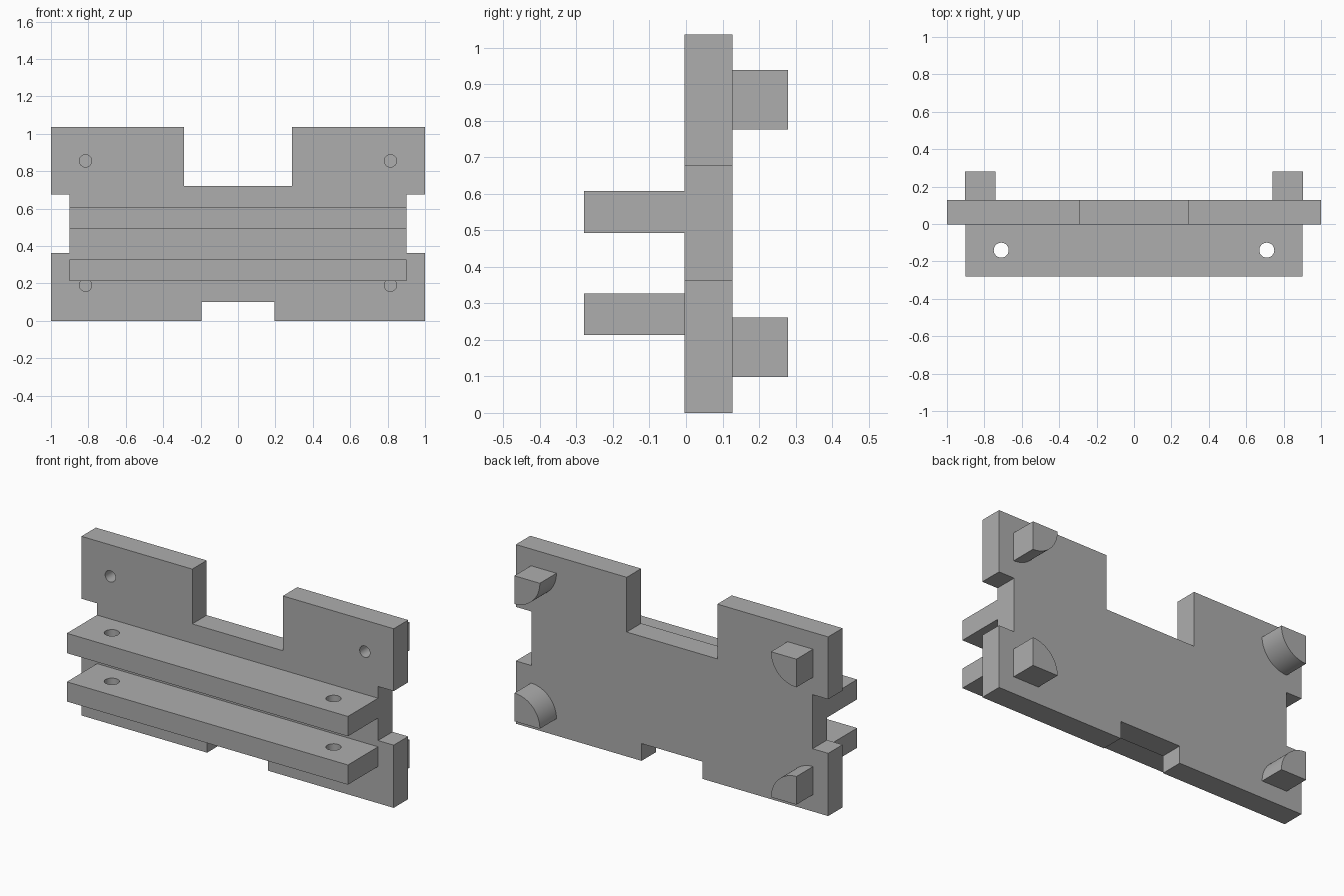
import bpy, bmesh, math
from mathutils import Vector

if "Cube" in bpy.data.objects:
    bpy.data.objects.remove(bpy.data.objects["Cube"])

grey = bpy.data.materials.new("plain grey")
grey.use_nodes = True
grey.diffuse_color = (0.42, 0.42, 0.42, 1)
grey.node_tree.nodes["Principled BSDF"].inputs["Base Color"].default_value = grey.diffuse_color

BACK, FACE, REAR = 0.28, -0.004, 0.128   # peg ends, plate front, plate back


def extrude(name, outline, start, depth):
    """Solid from a closed outline of 3D-placed points pushed along a vector."""
    bm = bmesh.new()
    base = bm.faces.new([bm.verts.new(Vector(p) + Vector(start)) for p in outline])
    new = bmesh.ops.extrude_face_region(bm, geom=[base], use_keep_orig=True)
    moved = [g for g in new["geom"] if isinstance(g, bmesh.types.BMVert)]
    bmesh.ops.translate(bm, verts=moved, vec=depth)
    bmesh.ops.recalc_face_normals(bm, faces=bm.faces)
    mesh = bpy.data.meshes.new(name)
    bm.to_mesh(mesh)
    bm.free()
    mesh.materials.append(grey)
    obj = bpy.data.objects.new(name, mesh)
    bpy.context.collection.objects.link(obj)
    return obj


def drill(obj, cutters):
    """Cut round holes, then bake the result and discard the cutters."""
    for c in cutters:
        mod = obj.modifiers.new("hole", 'BOOLEAN')
        mod.operation, mod.solver, mod.object = 'DIFFERENCE', 'EXACT', c
    bpy.context.view_layer.update()
    baked = bpy.data.meshes.new_from_object(
        obj.evaluated_get(bpy.context.evaluated_depsgraph_get()))
    obj.modifiers.clear()
    obj.data = baked
    for c in cutters:
        bpy.data.objects.remove(c)


def smooth(obj):
    bpy.ops.object.select_all(action='DESELECT')
    obj.select_set(True)
    bpy.context.view_layer.objects.active = obj
    bpy.ops.object.shade_smooth_by_angle(angle=math.radians(30))


def circle(radius, axis):
    ring = [(radius * math.cos(a), radius * math.sin(a))
            for a in (math.tau * i / 48 for i in range(48))]
    return [(u, 0, v) if axis == 'y' else (u, v, 0) for u, v in ring]


def screw_hole(side, z):
    return extrude("screw_cutter", circle(0.033, 'y'), (side * 0.815, -0.05, z), (0, 0.25, 0))


# Notched back plate
half = [(0.195, 0), (1, 0), (1, 0.363), (0.9, 0.363), (0.9, 0.676),
        (1, 0.676), (1, 1.037), (0.29, 1.037), (0.29, 0.72)]
half.insert(0, (0.195, 0.1))
outline = half + [(-x, z) for x, z in reversed(half)]
plate = extrude("back_plate", [(x, 0, z) for x, z in outline],
                (0, FACE, 0), (0, REAR - FACE, 0))
drill(plate, [screw_hole(s, z) for s in (-1, 1) for z in (0.19, 0.855)])
smooth(plate)

# Two front shelves, each with a pair of vertical pin holes
for name, low, high in (("lower_shelf", 0.213, 0.327), ("upper_shelf", 0.493, 0.608)):
    rect = [(-0.9, -BACK, 0), (0.9, -BACK, 0), (0.9, FACE, 0), (-0.9, FACE, 0)]
    shelf = extrude(name, rect, (0, 0, low), (0, 0, high - low))
    drill(shelf, [extrude("pin_cutter", circle(0.04, 'z'), (s * 0.71, -0.14, low - 0.1), (0, 0, 0.4))
                  for s in (-1, 1)])
    smooth(shelf)

# Quarter-round pegs on the back, square corner pointing outward
for side, side_name in ((1, "left"), (-1, "right")):
    for name, corner, up, hole in (("lower", 0.098, 1, 0.19), ("upper", 0.94, -1, 0.855)):
        arc = [(math.pi / 2) * i / 24 for i in range(25)]
        sector = [(0, 0, 0)] + [(-side * 0.163 * math.cos(a), 0, up * 0.163 * math.sin(a))
                                for a in arc]
        peg = extrude(f"{name}_{side_name}_peg", sector,
                      (side * 0.903, REAR, corner), (0, BACK - REAR, 0))
        drill(peg, [screw_hole(side, hole)])
        smooth(peg)
